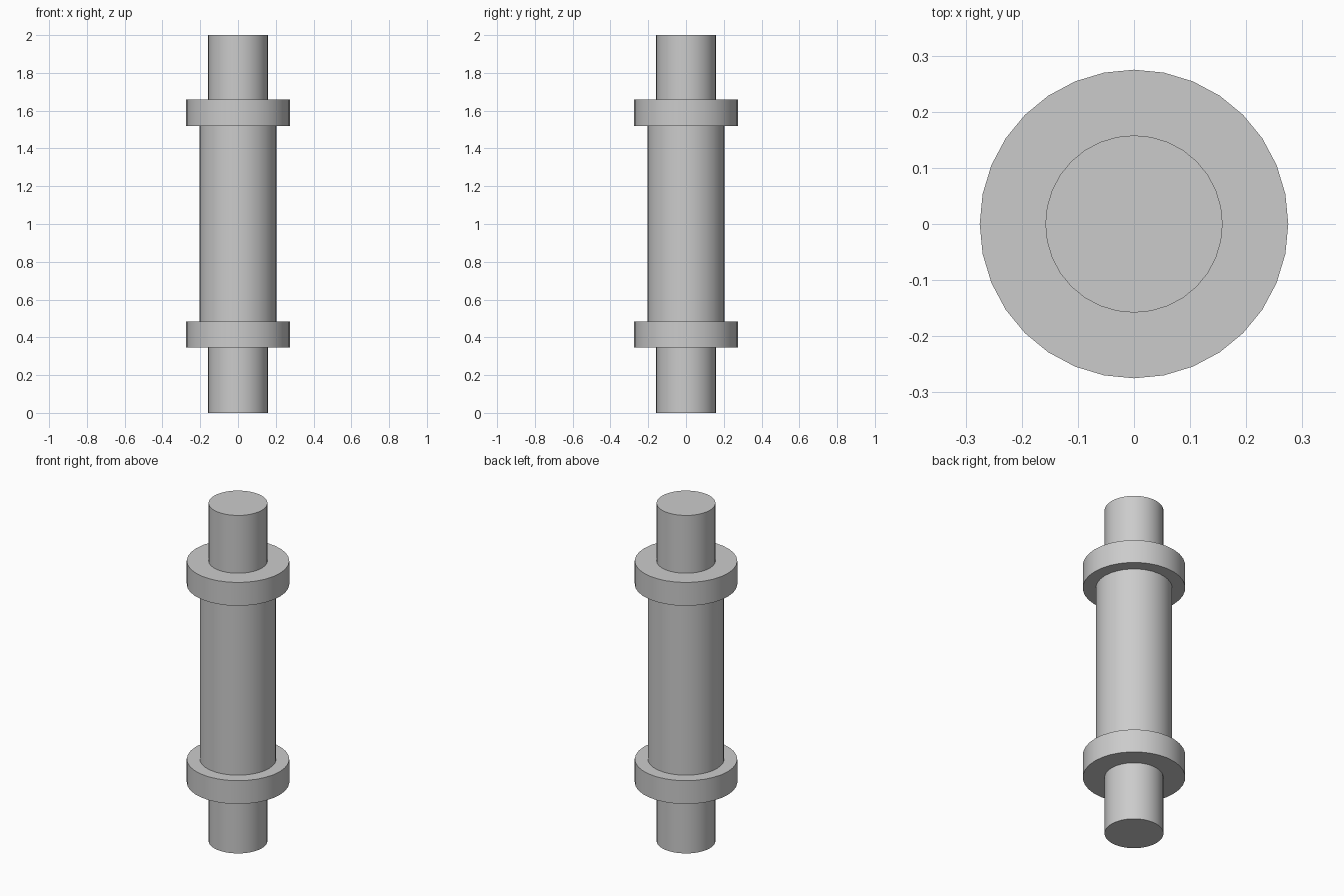
import bpy
import math

cube = bpy.data.objects.get("Cube")
if cube:
    bpy.data.objects.remove(cube, do_unlink=True)

SIDES = 32

# Single plain grey for every part
grey = bpy.data.materials.new("plain_grey")
grey.use_nodes = True
colour = (0.6, 0.6, 0.6, 1.0)
grey.diffuse_color = colour
grey.node_tree.nodes["Principled BSDF"].inputs["Base Color"].default_value = colour


def cylinder(name, radius, bottom, top):
    """Upright capped cylinder between two heights."""
    bpy.ops.mesh.primitive_cylinder_add(
        vertices=SIDES, radius=radius, depth=top - bottom,
        location=(0, 0, (bottom + top) / 2))
    part = bpy.context.object
    part.name = name
    part.data.materials.append(grey)
    bpy.ops.object.shade_smooth_by_angle(angle=math.radians(30))
    return part


# Shaft running the full height
cylinder("shaft", 0.158, 0, 2)

# Thicker body between the collars
cylinder("body", 0.205, 0.485, 1.52)

# Wide collars at both ends of the body
for name, bottom, top in (("lower_collar", 0.347, 0.485),
                          ("upper_collar", 1.52, 1.658)):
    cylinder(name, 0.275, bottom, top)
